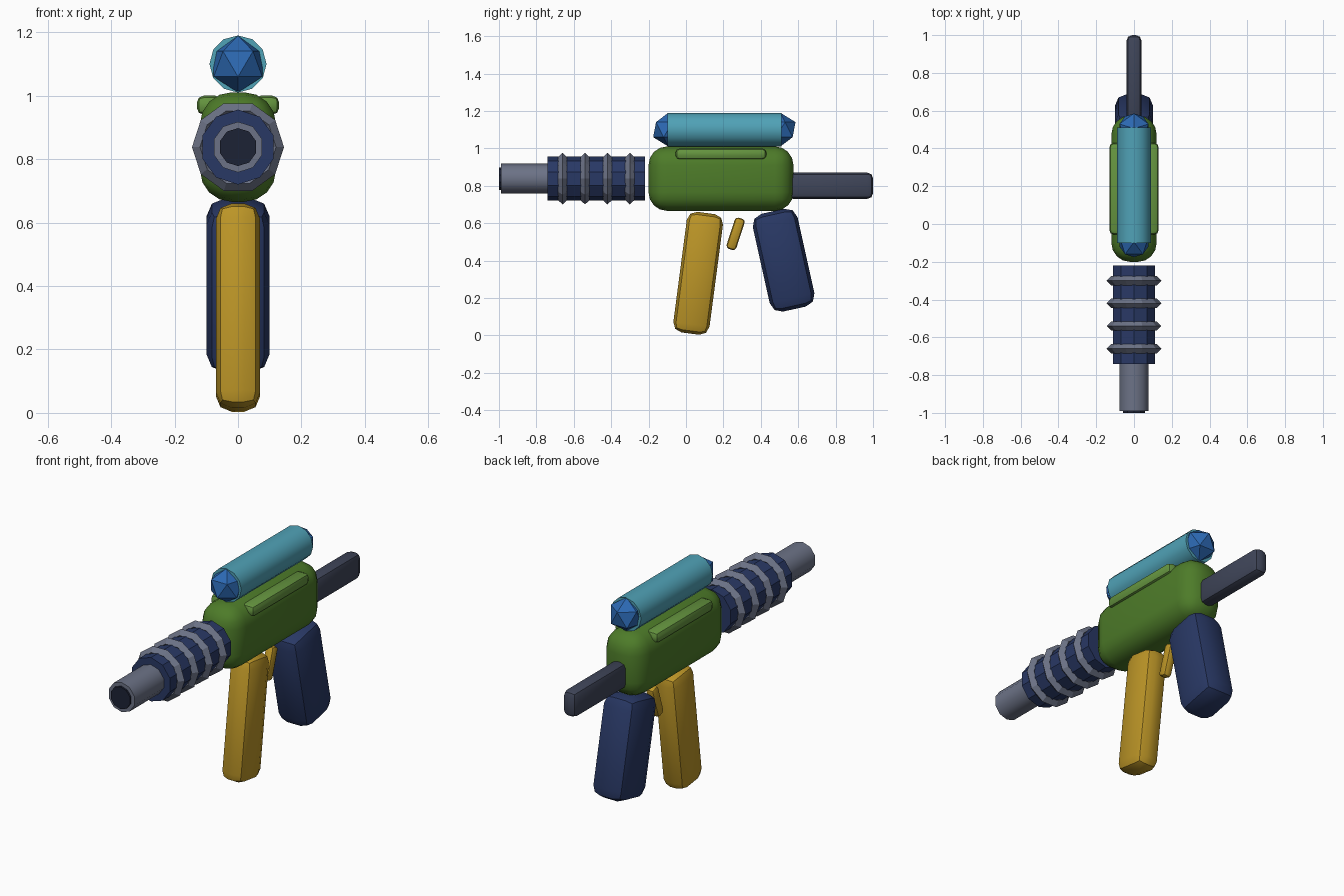
import bpy, bmesh
from math import radians, pi
from mathutils import Matrix

if "Cube" in bpy.data.objects:
    bpy.data.objects.remove(bpy.data.objects["Cube"])


def material(name, rgb):
    m = bpy.data.materials.new(name)
    m.diffuse_color = (*rgb, 1)
    m.use_nodes = True
    m.node_tree.nodes["Principled BSDF"].inputs["Base Color"].default_value = m.diffuse_color
    return m


GREEN = material("green", (0.075, 0.2, 0.022))
LIME = material("light_green", (0.13, 0.3, 0.05))
TEAL = material("teal", (0.08, 0.36, 0.47))
BLUE = material("blue", (0.025, 0.14, 0.45))
NAVY = material("navy", (0.022, 0.04, 0.13))
STEEL = material("steel", (0.15, 0.17, 0.24))
SLATE = material("slate", (0.05, 0.06, 0.1))
BLACK = material("bore_black", (0.012, 0.016, 0.035))
YELLOW = material("yellow", (0.5, 0.3, 0.02))


def finish(bm, name, mat, smooth=None):
    bmesh.ops.recalc_face_normals(bm, faces=bm.faces)
    me = bpy.data.meshes.new(name)
    bm.to_mesh(me)
    bm.free()
    me.materials.append(mat)
    ob = bpy.data.objects.new(name, me)
    bpy.context.collection.objects.link(ob)
    if smooth:
        bpy.ops.object.select_all(action='DESELECT')
        ob.select_set(True)
        bpy.context.view_layer.objects.active = ob
        bpy.ops.object.shade_smooth_by_angle(angle=radians(smooth))
    return ob


def block(name, mat, centre, size, bevel, segments, tilt=0, smooth=30):
    """Bevelled box, tilted about the x axis."""
    bm = bmesh.new()
    bmesh.ops.create_cube(bm, size=1)
    bmesh.ops.scale(bm, vec=size, verts=bm.verts)
    bmesh.ops.bevel(bm, geom=bm.edges[:], offset=bevel, segments=segments,
                    profile=0.5, affect='EDGES', clamp_overlap=True)
    bmesh.ops.rotate(bm, matrix=Matrix.Rotation(radians(tilt), 3, 'X'), verts=bm.verts)
    bmesh.ops.translate(bm, vec=centre, verts=bm.verts)
    return finish(bm, name, mat, smooth)


def tube(name, mat, y0, y1, z, radius, sides, smooth=None):
    """Capped cylinder along y."""
    bm = bmesh.new()
    bmesh.ops.create_cone(bm, cap_ends=True, segments=sides, radius1=radius,
                          radius2=radius, depth=y1 - y0)
    bmesh.ops.rotate(bm, matrix=Matrix.Rotation(pi / 2, 3, 'X'), verts=bm.verts)
    # put a corner at the top
    top = max(bm.verts, key=lambda v: v.co.z)
    if abs(top.co.x) > 1e-4:
        bmesh.ops.rotate(bm, matrix=Matrix.Rotation(pi / sides, 3, 'Y'), verts=bm.verts)
    bmesh.ops.translate(bm, vec=(0, (y0 + y1) / 2, z), verts=bm.verts)
    return finish(bm, name, mat, smooth)


# Body and shoulder strips
block("body", GREEN, (0, 0.187, 0.838), (0.24, 0.775, 0.345), 0.1, 4)
for side, sx in (("left", -1), ("right", 1)):
    block("strip_" + side, LIME, (sx * 0.09, 0.187, 0.97), (0.08, 0.485, 0.06), 0.022, 2)

# Top tank with faceted end caps
tube("tank", TEAL, -0.1, 0.51, 1.1, 0.09, 12, 35)
for end, y in (("front", -0.095), ("back", 0.505)):
    bm = bmesh.new()
    bmesh.ops.create_icosphere(bm, subdivisions=1, radius=0.09)
    bmesh.ops.rotate(bm, matrix=Matrix.Rotation(pi / 2, 3, 'Z'), verts=bm.verts)
    bmesh.ops.translate(bm, vec=(0, y, 1.1), verts=bm.verts)
    finish(bm, "tank_cap_" + end, BLUE)

# Barrel, muzzle and bore
AXIS = 0.838
tube("barrel", NAVY, -0.74, -0.22, AXIS, 0.118, 10)
tube("muzzle", STEEL, -0.99, -0.73, AXIS, 0.08, 10, 40)
tube("bore", BLACK, -1.0, -0.97, AXIS, 0.06, 10)

# Diamond-section barrel rings
for i in range(4):
    bpy.ops.mesh.primitive_torus_add(major_segments=10, minor_segments=4,
                                     major_radius=0.12, minor_radius=0.025,
                                     location=(0, -0.66 + 0.12 * i, AXIS),
                                     rotation=(pi / 2, 0, 0))
    ring = bpy.context.object
    ring.name = "barrel_ring_%d" % (i + 1)
    ring.data.materials.append(STEEL)

# Rear stock rod
block("stock", SLATE, (0, 0.77, 0.8), (0.08, 0.46, 0.14), 0.03, 2)

# Grips and trigger
block("front_grip", YELLOW, (0, 0.065, 0.332), (0.14, 0.195, 0.65), 0.05, 2, -7.5)
block("trigger", YELLOW, (0, 0.265, 0.543), (0.05, 0.055, 0.175), 0.018, 2, -18)
block("rear_grip", NAVY, (0, 0.522, 0.402), (0.2, 0.245, 0.535), 0.06, 2, 12.5)
